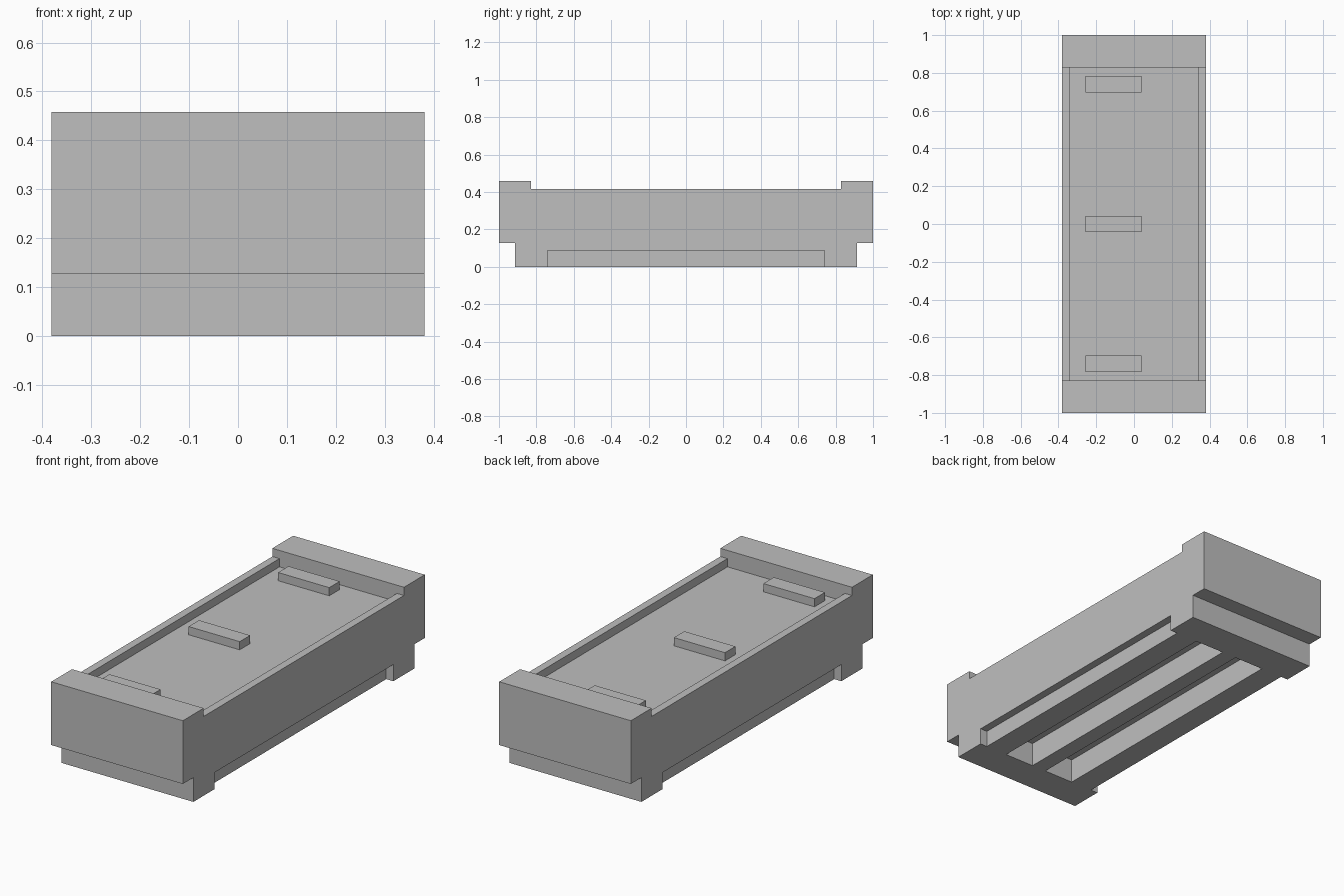
import bpy
import bmesh

default_cube = bpy.data.objects.get("Cube")
if default_cube:
    bpy.data.objects.remove(default_cube, do_unlink=True)

grey = bpy.data.materials.new("plain grey")
grey.use_nodes = True
colour = (0.52, 0.52, 0.52, 1)
grey.diffuse_color = colour
grey.node_tree.nodes["Principled BSDF"].inputs["Base Color"].default_value = colour

HALF_W = 0.381    # half width of the body
WALL_X = 0.34     # inner face of the long walls
END_Y = 0.828     # inner face of the raised ends
RIM_Z = 0.415     # top of the long walls
FLOOR_Z = 0.372   # tray floor
SLOT_Y = 0.74     # half length of the underside recesses


def add_object(name, bm):
    bmesh.ops.recalc_face_normals(bm, faces=bm.faces)
    mesh = bpy.data.meshes.new(name)
    bm.to_mesh(mesh)
    bm.free()
    mesh.materials.append(grey)
    obj = bpy.data.objects.new(name, mesh)
    bpy.context.collection.objects.link(obj)
    return obj


def box(name, x, y, z):
    bm = bmesh.new()
    bmesh.ops.create_cube(bm, size=1)
    for v in bm.verts:
        for axis, (low, high) in enumerate((x, y, z)):
            v.co[axis] = low if v.co[axis] < 0 else high
    return add_object(name, bm)


# Body: side profile with raised ends and a stepped base, extruded across
half = [(0.913, 0), (0.913, 0.127), (1, 0.127), (1, 0.458),
        (END_Y, 0.458), (END_Y, RIM_Z)]
profile = half + [(-y, z) for y, z in reversed(half)]
bm = bmesh.new()
face = bm.faces.new([bm.verts.new((-HALF_W, y, z)) for y, z in profile])
side = bmesh.ops.extrude_face_region(bm, geom=[face])["geom"]
bmesh.ops.translate(bm, vec=(2 * HALF_W, 0, 0),
                    verts=[e for e in side if isinstance(e, bmesh.types.BMVert)])
body = add_object("body", bm)

# Recesses: top tray, side notches and underside slots
along = (-SLOT_Y, SLOT_Y)
cutters = [box("tray_cutter", (-WALL_X, WALL_X), (-END_Y, END_Y), (FLOOR_Z, 0.6))]
for s in (-1, 1):
    cutters.append(box("notch_cutter", sorted((s * WALL_X, s * 0.5)), along, (-0.1, 0.087)))
    cutters.append(box("slot_cutter", sorted((s * 0.042, s * 0.214)), along, (-0.1, 0.127)))
for cutter in cutters:
    cutter.hide_render = True
    mod = body.modifiers.new(cutter.name, "BOOLEAN")
    mod.operation = "DIFFERENCE"
    mod.solver = "EXACT"
    mod.object = cutter

# Bake the cuts and discard the cutters
graph = bpy.context.evaluated_depsgraph_get()
cut_mesh = bpy.data.meshes.new_from_object(body.evaluated_get(graph))
body.modifiers.clear()
body.data = cut_mesh
for cutter in cutters:
    bpy.data.objects.remove(cutter, do_unlink=True)

# Cross bars on the tray floor
for name, y in (("front_bar", -0.74), ("middle_bar", 0), ("back_bar", 0.74)):
    box(name, (-0.256, 0.04), (y - 0.043, y + 0.043), (FLOOR_Z, RIM_Z))
